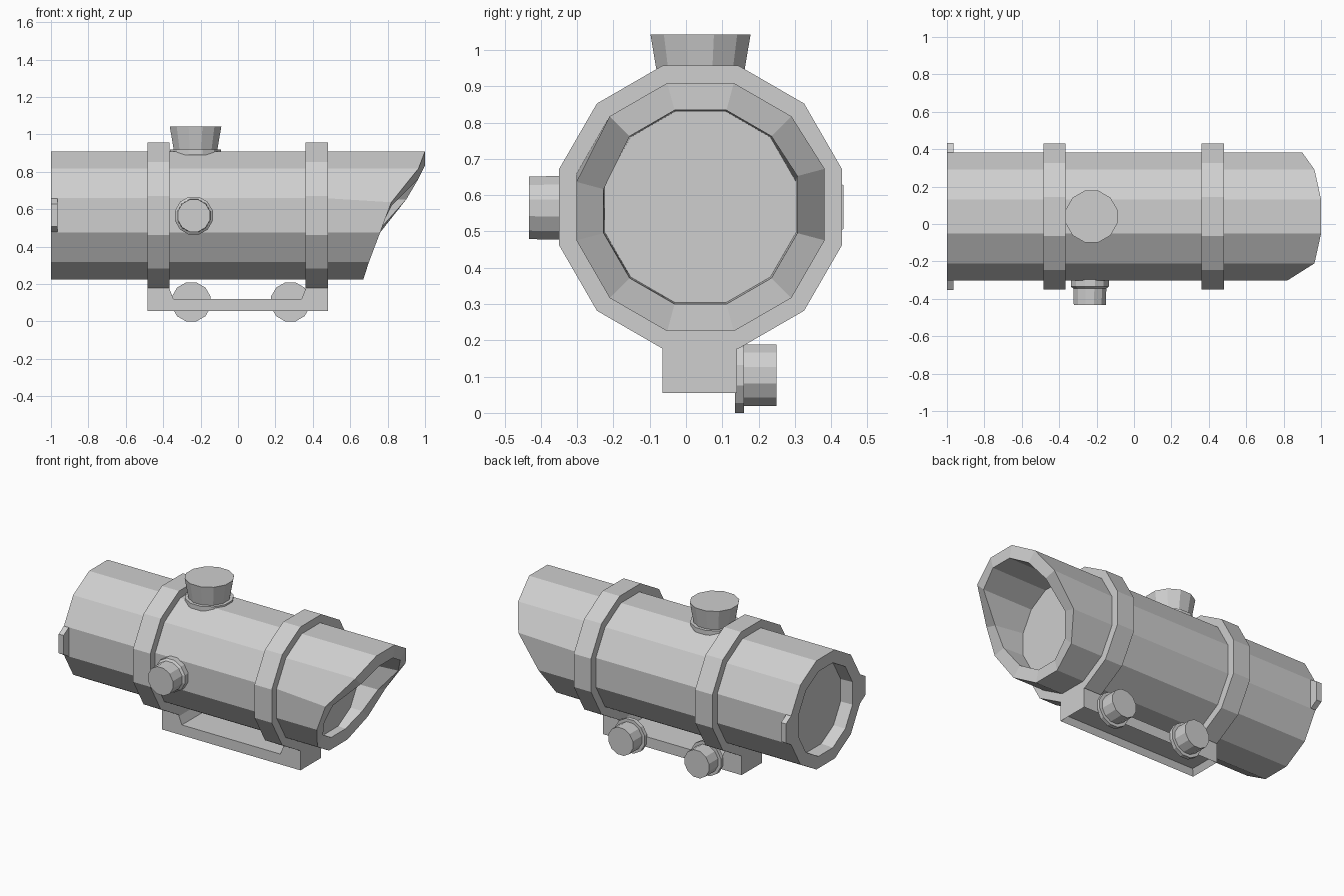
import bpy, bmesh, math
from mathutils import Vector

if "Cube" in bpy.data.objects:
    bpy.data.objects.remove(bpy.data.objects["Cube"])

CY, CZ = 0.04, 0.567          # tube axis
grey = bpy.data.materials.new("grey")
grey.diffuse_color = (0.62, 0.62, 0.62, 1)
grey.use_nodes = True
grey.node_tree.nodes["Principled BSDF"].inputs["Base Color"].default_value = grey.diffuse_color


def finish(name, bm):
    bmesh.ops.recalc_face_normals(bm, faces=bm.faces)
    me = bpy.data.meshes.new(name)
    bm.to_mesh(me)
    bm.free()
    me.materials.append(grey)
    ob = bpy.data.objects.new(name, me)
    bpy.context.collection.objects.link(ob)
    return ob


def loft(name, rings, closed=False):
    """Skin a chain of equal point rings; cap the ends or join them in a loop."""
    bm = bmesh.new()
    vs = [[bm.verts.new(p) for p in r] for r in rings]
    pairs = list(zip(vs, vs[1:]))
    if closed:
        pairs.append((vs[-1], vs[0]))
    else:
        bm.faces.new(vs[0])
        bm.faces.new(vs[-1])
    for a, b in pairs:
        for i in range(len(a)):
            j = (i + 1) % len(a)
            bm.faces.new((a[i], a[j], b[j], b[i]))
    return finish(name, bm)


def dodecagon(apothem):
    """12 points with flats facing the axes."""
    r = apothem / math.cos(math.radians(15))
    return [(r * math.cos(math.radians(15 + 30 * k)),
             r * math.sin(math.radians(15 + 30 * k))) for k in range(12)]


def tube_ring(apothem, x):
    return [(x, CY + u, CZ + v) for u, v in dodecagon(apothem)]


# main tube with slanted front hood and recessed lenses
OUT, INN = 0.342, 0.267
SLANT = [0.90, 0.965, 1.0, 1.0, 0.965, 0.82, 0.76, 0.70, 0.67, 0.67, 0.70, 0.76]


def hood_ring(apothem):
    pts = [(x, p[1], p[2]) for x, p in zip(SLANT, tube_ring(apothem, 0))]
    x, y, z = pts[5]
    pts[5] = (x, y, z - 0.022)     # hood dips on the front side
    x, y, z = pts[0]
    pts[0] = (x, y, z + 0.014)
    return pts


loft("tube", [tube_ring(INN - 0.004, -0.92), tube_ring(INN, -1), tube_ring(OUT, -1),
              tube_ring(OUT, 0.47), hood_ring(OUT), hood_ring(INN),
              tube_ring(INN - 0.004, 0.62)])

# clamp rings around the tube
for name, x0, x1 in (("rear_clamp_ring", -0.485, -0.365), ("front_clamp_ring", 0.36, 0.48)):
    loft(name, [tube_ring(0.335, x0), tube_ring(0.39, x0),
                tube_ring(0.39, x1), tube_ring(0.335, x1)], closed=True)

# mounting bracket with a recessed underside
profile = [(-0.485, 0.055), (0.48, 0.055), (0.48, 0.2), (0.36, 0.2), (0.36, 0.17),
           (0.34, 0.12), (-0.345, 0.12), (-0.365, 0.17), (-0.365, 0.2), (-0.485, 0.2)]
bracket = loft("mount_bracket", [[(x, y, z) for x, z in profile] for y in (-0.065, 0.14)])
bm = bmesh.new()
bm.from_mesh(bracket.data)
bottom = [f for f in bm.faces if f.normal.z < -0.9 and f.calc_center_median().z < 0.06]
bmesh.ops.inset_region(bm, faces=bottom, thickness=0.03, depth=0)
bmesh.ops.translate(bm, verts=bottom[0].verts, vec=(0, 0, 0.035))
bm.to_mesh(bracket.data)
bm.free()


# knobs: stacks of (distance, apothem) along an axis
def knob(name, centre, axis, steps):
    c = Vector(centre)
    rings = []
    for d, a in steps:
        if axis == "z":
            rings.append([c + Vector((u, v, d)) for u, v in dodecagon(a)])
        else:
            rings.append([c + Vector((u, d, v)) for u, v in dodecagon(a)])
    loft(name, rings)


knob("top_knob", (-0.227, CY, 0), "z",
     [(0.89, 0.136), (0.919, 0.136), (0.919, 0.117), (1.043, 0.138)])
knob("side_knob", (-0.236, 0, 0.565), "y",
     [(-0.28, 0.101), (-0.335, 0.101), (-0.345, 0.088), (-0.433, 0.086)])
for name, x in (("rear_clamp_knob", -0.25), ("front_clamp_knob", 0.28)):
    knob(name, (x, 0, 0.104), "y",
         [(0.135, 0.104), (0.16, 0.104), (0.16, 0.085), (0.25, 0.085)])

# tapered tabs on both sides of the rear rim
for name, s in (("left_rim_tab", 1), ("right_rim_tab", -1)):
    rings = []
    for d, h in ((0.335, 0.09), (0.345, 0.09), (0.394, 0.06)):
        rings.append([(x, CY + s * d, CZ + z) for x, z in
                      ((-1, -h), (-0.966, -h), (-0.966, h), (-1, h))])
    loft(name, rings)
